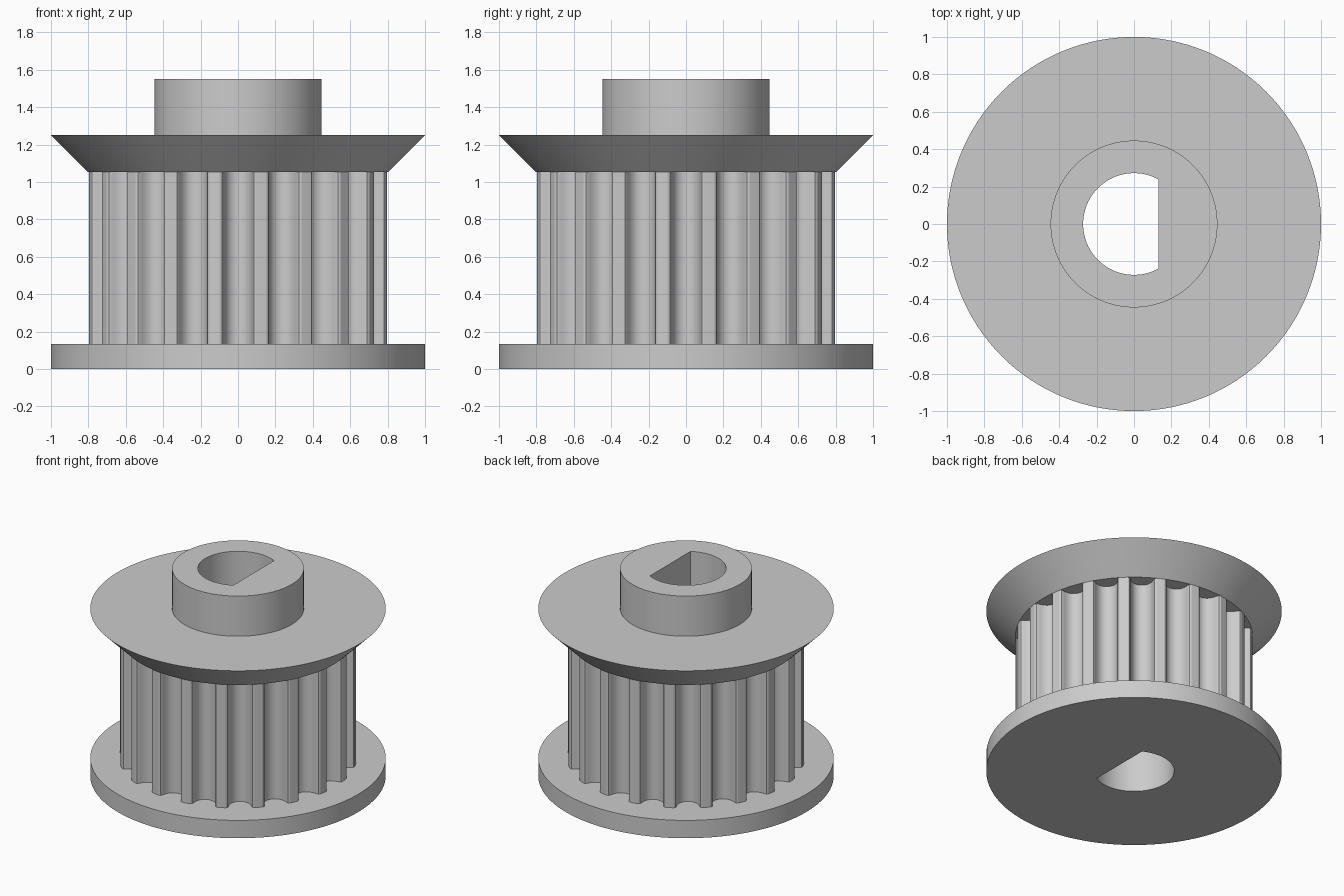
import bpy, bmesh
from math import sin, cos, acos, pi, radians

cube = bpy.data.objects.get("Cube")
if cube:
    bpy.data.objects.remove(cube, do_unlink=True)

metal = bpy.data.materials.new("plain grey")
metal.use_nodes = True
GREY = (0.6, 0.6, 0.6, 1)
metal.diffuse_color = GREY
metal.node_tree.nodes["Principled BSDF"].inputs["Base Color"].default_value = GREY

TEETH = 20
TOOTH_R = 0.803
GROOVE_R = 0.797      # radius at the groove mouth
SEGMENTS = 128

# Half groove: sideways offset and depth, from mouth to floor
HALF_GROOVE = [(0.098, 0), (0.085, 0.005), (0.079, 0.017), (0.076, 0.031),
               (0.072, 0.045), (0.066, 0.058), (0.059, 0.071), (0.047, 0.084),
               (0.033, 0.093), (0.017, 0.099), (0, 0.1005)]


def circle(radius):
    return [(radius * cos(2 * pi * i / SEGMENTS), radius * sin(2 * pi * i / SEGMENTS))
            for i in range(SEGMENTS)]


def d_bore(radius=0.272, flat=0.13, steps=64):
    """Round hole with one flat on the +x side."""
    a = acos(flat / radius)
    angles = [a + (2 * pi - 2 * a) * i / steps for i in range(steps + 1)]
    return [(radius * cos(t), radius * sin(t)) for t in angles]


def toothed_outline():
    """Round-bottomed grooves, the first one facing -y."""
    groove = [(-w, d) for w, d in HALF_GROOVE] + [(w, d) for w, d in HALF_GROOVE[-2::-1]]
    step = 2 * pi / TEETH
    points = []
    for i in range(TEETH):
        c, s = cos(i * step), sin(i * step)
        local = [(w, d - GROOVE_R) for w, d in groove]
        # middle of the land after this groove
        local.append((TOOTH_R * sin(step / 2), -TOOTH_R * cos(step / 2)))
        points += [(x * c - y * s, x * s + y * c) for x, y in local]
    return points


def bored_part(name, lower, upper, z0, z1):
    """Solid between two matching outlines, with the bore running through."""
    bm = bmesh.new()
    hole = d_bore()
    caps = ([], [])
    for low, high in ((lower, upper), (hole, hole)):
        n = len(low)
        rings = [[bm.verts.new((x, y, z)) for x, y in outline]
                 for outline, z in ((low, z0), (high, z1))]
        for i in range(n):
            j = (i + 1) % n
            bm.faces.new((rings[0][i], rings[0][j], rings[1][j], rings[1][i]))
        for ring, cap in zip(rings, caps):
            cap += [bm.edges.get((ring[i], ring[(i + 1) % n])) for i in range(n)]
    for cap in caps:
        bmesh.ops.triangle_fill(bm, edges=cap, use_beauty=True)
    bmesh.ops.recalc_face_normals(bm, faces=bm.faces[:])
    mesh = bpy.data.meshes.new(name)
    bm.to_mesh(mesh)
    bm.free()
    mesh.materials.append(metal)
    mesh.shade_smooth()
    mesh.set_sharp_from_angle(angle=radians(28))
    obj = bpy.data.objects.new(name, mesh)
    bpy.context.collection.objects.link(obj)
    return obj


BASE_TOP, BELT_TOP, FLANGE_TOP, HUB_TOP = 0.133, 1.053, 1.25, 1.55
teeth = toothed_outline()
bored_part("base_flange", circle(1), circle(1), 0, BASE_TOP)
bored_part("toothed_drum", teeth, teeth, BASE_TOP, BELT_TOP)
bored_part("conical_flange", circle(TOOTH_R), circle(1), BELT_TOP, FLANGE_TOP)
bored_part("hub", circle(0.446), circle(0.446), FLANGE_TOP, HUB_TOP)
